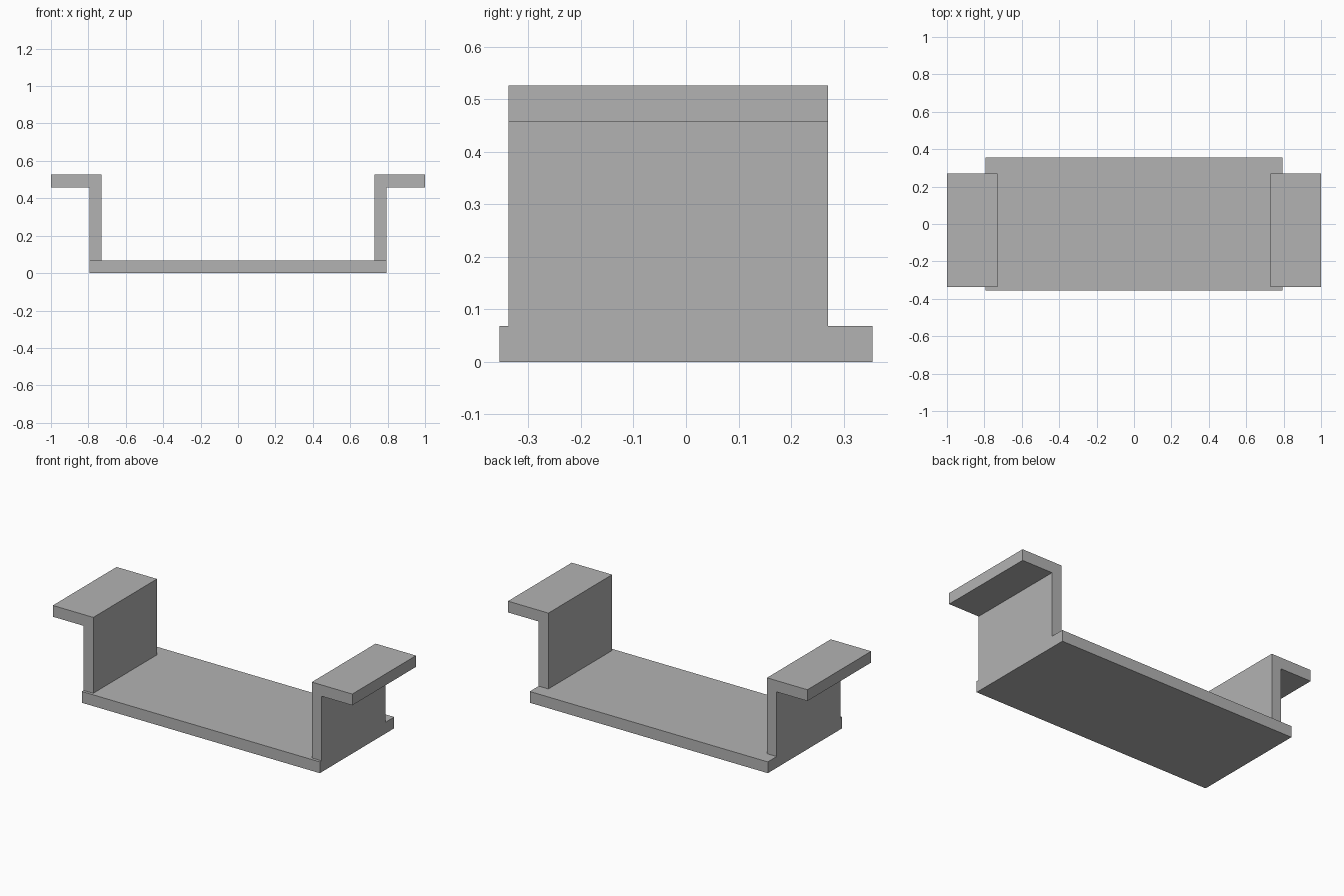
import bpy
import bmesh

if "Cube" in bpy.data.objects:
    bpy.data.objects.remove(bpy.data.objects["Cube"], do_unlink=True)

grey = bpy.data.materials.new("plain_grey")
grey.use_nodes = True
colour = (0.45, 0.45, 0.45, 1)
grey.diffuse_color = colour
grey.node_tree.nodes["Principled BSDF"].inputs["Base Color"].default_value = colour

HALF_BASE, HALF_DEPTH = 0.795, 0.355
THICK, HEIGHT = 0.068, 0.526
WALL_INNER = 0.73
BRACKET_FRONT, BRACKET_BACK = -0.338, 0.27


def extrude_profile(name, profile, front, back):
    """Extrude a closed x-z outline from front to back along y."""
    bm = bmesh.new()
    face = bm.faces.new([bm.verts.new((x, front, z)) for x, z in profile])
    result = bmesh.ops.extrude_face_region(bm, geom=[face])
    moved = [v for v in result["geom"] if isinstance(v, bmesh.types.BMVert)]
    bmesh.ops.translate(bm, verts=moved, vec=(0, back - front, 0))
    bmesh.ops.recalc_face_normals(bm, faces=bm.faces)
    mesh = bpy.data.meshes.new(name)
    bm.to_mesh(mesh)
    bm.free()
    mesh.materials.append(grey)
    obj = bpy.data.objects.new(name, mesh)
    bpy.context.collection.objects.link(obj)
    return obj


# Flat base plate
extrude_profile("base_plate",
                [(-HALF_BASE, 0), (HALF_BASE, 0), (HALF_BASE, THICK), (-HALF_BASE, THICK)],
                -HALF_DEPTH, HALF_DEPTH)

# Upright walls with outward flanges, one at each end
bracket = [(WALL_INNER, THICK), (HALF_BASE, THICK), (HALF_BASE, HEIGHT - THICK),
           (1, HEIGHT - THICK), (1, HEIGHT), (WALL_INNER, HEIGHT)]
for name, side in (("left_bracket", 1), ("right_bracket", -1)):
    extrude_profile(name, [(side * x, z) for x, z in bracket], BRACKET_FRONT, BRACKET_BACK)
